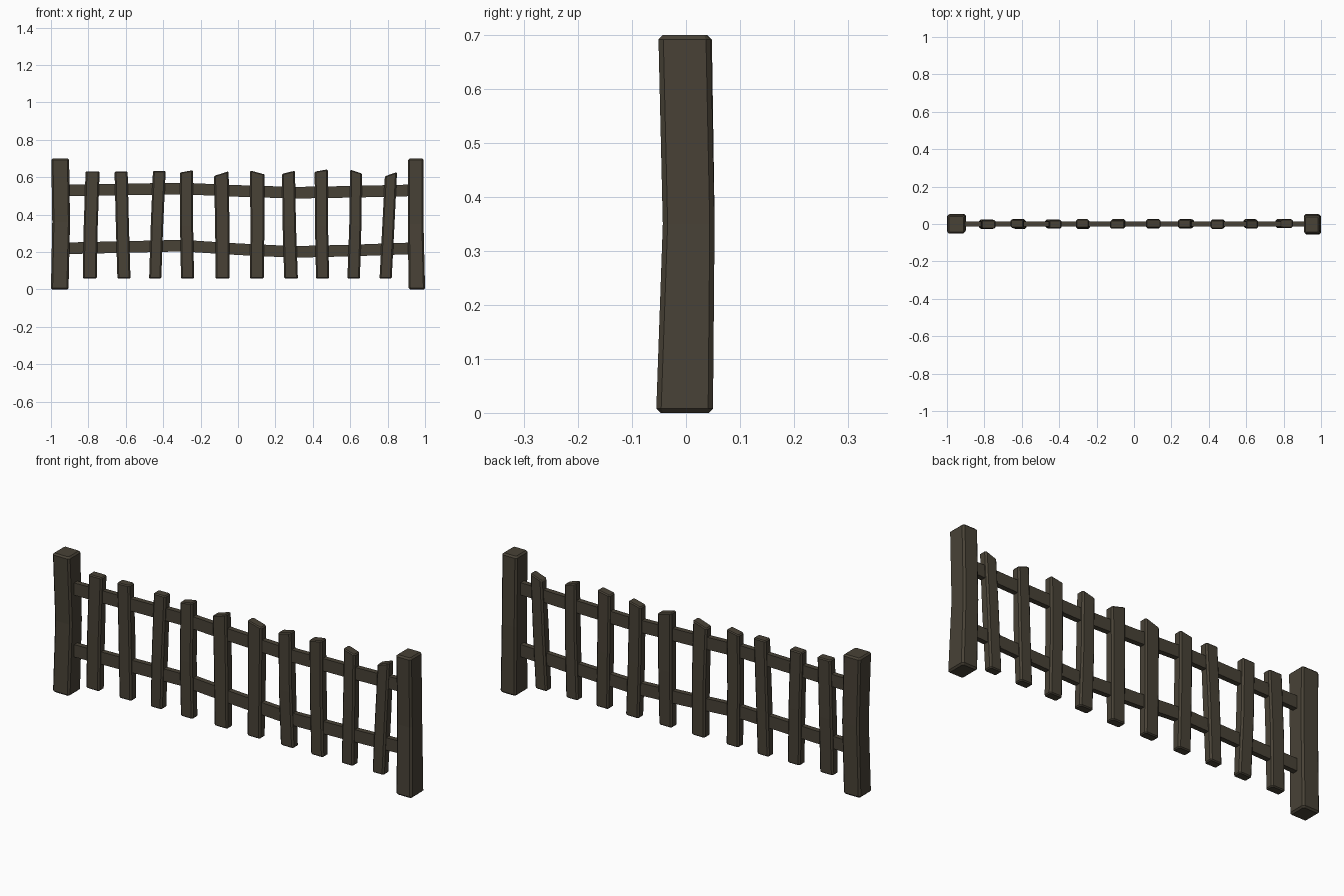
import bpy, bmesh, random

if "Cube" in bpy.data.objects:
    bpy.data.objects.remove(bpy.data.objects["Cube"])

random.seed(4)
wood = bpy.data.materials.new("dark_wood")
wood.diffuse_color = (0.065, 0.054, 0.037, 1)
wood.use_nodes = True
wood.node_tree.nodes["Principled BSDF"].inputs["Base Color"].default_value = wood.diffuse_color


def loft(name, rings):
    """Skin a list of equal-length vertex rings and cap both ends."""
    bm = bmesh.new()
    rows = [[bm.verts.new(p) for p in ring] for ring in rings]
    n = len(rows[0])
    for a, b in zip(rows, rows[1:]):
        for i in range(n):
            j = (i + 1) % n
            bm.faces.new((a[i], a[j], b[j], b[i]))
    bm.faces.new(rows[0][::-1])
    bm.faces.new(rows[-1])
    bmesh.ops.recalc_face_normals(bm, faces=bm.faces)
    mesh = bpy.data.meshes.new(name)
    bm.to_mesh(mesh)
    bm.free()
    mesh.materials.append(wood)
    obj = bpy.data.objects.new(name, mesh)
    bpy.context.collection.objects.link(obj)
    return obj


def section(x0, x1, y0, y1, z, c, slope=0.0):
    """Rectangle with chamfered corners; slope tilts it along x."""
    pts = [(x0 + c, y0), (x1 - c, y0), (x1, y0 + c), (x1, y1 - c),
           (x1 - c, y1), (x0 + c, y1), (x0, y1 - c), (x0, y0 + c)]
    mid = (x0 + x1) / 2
    return [(x, y, z + slope * (x - mid)) for x, y in pts]


def board(name, levels, c, e, slope=0.0):
    """Upright board through levels (x0, x1, y0, y1, z), with chamfered ends."""
    rings = []
    for k, (x0, x1, y0, y1, z) in enumerate(levels):
        end = section(x0 + e, x1 - e, y0 + e, y1 - e, z, c * 0.5,
                      slope if k else 0)
        if k == 0:
            rings += [end, section(x0, x1, y0, y1, z + e, c)]
        elif k == len(levels) - 1:
            rings += [section(x0, x1, y0, y1, z - e, c, slope), end]
        else:
            rings.append(section(x0, x1, y0, y1, z, c))
    return loft(name, rings)


# End posts, slightly bent in the middle
board("left_post", [(-1.0, -0.906, -0.047, 0.05, 0), (-0.993, -0.898, -0.04, 0.053, 0.36),
                    (-0.998, -0.903, -0.051, 0.048, 0.7)], 0.009, 0.008)
board("right_post", [(0.912, 1.0, -0.055, 0.05, 0), (0.908, 0.992, -0.043, 0.053, 0.35),
                     (0.909, 0.993, -0.051, 0.046, 0.7)], 0.009, 0.008)

# Two wavy rails: (x, centre height offset)
wave = [(-0.92, 0), (-0.6, 0.006), (-0.3, 0.012), (0, -0.004), (0.3, -0.016),
        (0.6, -0.01), (0.93, 0)]
for name, base, amp in (("upper_rail", 0.53, 0.8), ("lower_rail", 0.22, 1.2)):
    loft(name, [[(x, y, base + amp * dz + h)
                 for y, h in ((-0.013, -0.031), (0.013, -0.031), (0.013, 0.031), (-0.013, 0.031))]
                for x, dz in wave])

# Pickets: bottom x0, x1, top x0, x1, top left height, top right height
pickets = [
    (-0.83, -0.755, -0.815, -0.74, 0.632, 0.632),
    (-0.645, -0.575, -0.66, -0.59, 0.63, 0.632),
    (-0.475, -0.41, -0.455, -0.387, 0.634, 0.634),
    (-0.305, -0.235, -0.31, -0.24, 0.625, 0.638),
    (-0.12, -0.045, -0.128, -0.05, 0.607, 0.632),
    (0.065, 0.138, 0.065, 0.143, 0.636, 0.615),
    (0.247, 0.32, 0.235, 0.305, 0.618, 0.635),
    (0.417, 0.487, 0.41, 0.48, 0.63, 0.642),
    (0.585, 0.652, 0.6, 0.663, 0.64, 0.62),
    (0.757, 0.822, 0.785, 0.85, 0.605, 0.628),
]
for i, (b0, b1, t0, t1, zl, zr) in enumerate(pickets):
    r = [random.uniform(-0.003, 0.003) for _ in range(4)]
    levels = [(b0, b1, -0.023 + r[0], 0.023 + r[0], 0.058),
              ((b0 + t0) / 2 + r[1], (b1 + t1) / 2 + r[1], -0.025 + r[2], 0.025 + r[2], 0.34),
              (t0, t1, -0.023 + r[3], 0.023 + r[3], (zl + zr) / 2)]
    board(f"picket_{i + 1}", levels, 0.008, 0.005, (zr - zl) / (t1 - t0))
